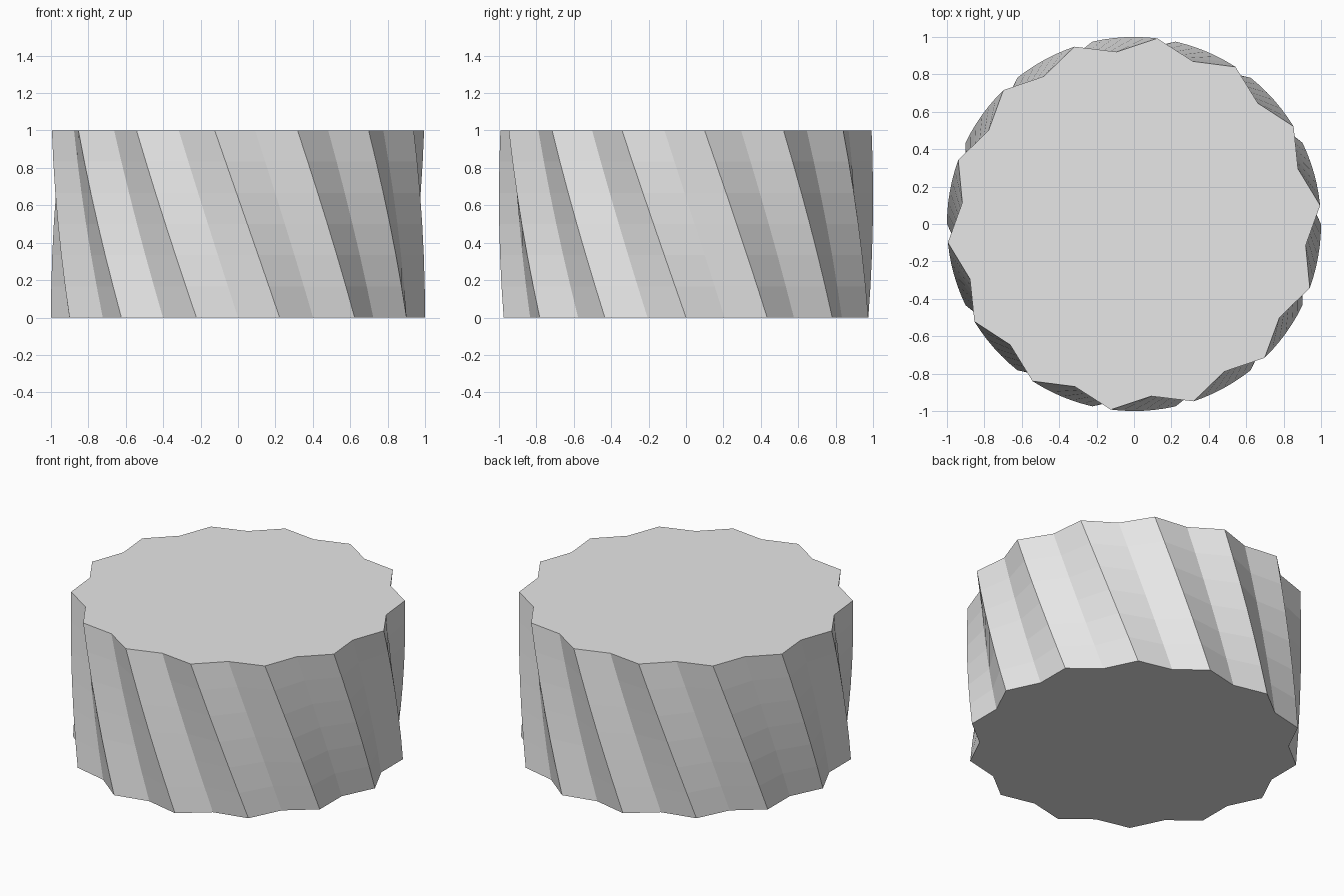
import bpy
import bmesh
from math import cos, sin, pi, radians

TEETH = 14
OUTER, INNER = 1.0, 0.925
HEIGHT = 1.0
TWIST = radians(-20)
LAYERS = 6

cube = bpy.data.objects.get("Cube")
if cube:
    bpy.data.objects.remove(cube, do_unlink=True)

# Plain grey material
grey = bpy.data.materials.new("light grey")
grey.use_nodes = True
colour = (0.8, 0.8, 0.8, 1)
grey.diffuse_color = colour
grey.node_tree.nodes["Principled BSDF"].inputs["Base Color"].default_value = colour


def tooth_ring(bm, t):
    """Zigzag tooth outline at height fraction t, turned by the helix."""
    ring = []
    for i in range(TEETH * 2):
        a = i * pi / TEETH + TWIST * t
        r = INNER if i % 2 else OUTER
        ring.append(bm.verts.new((r * cos(a), r * sin(a), HEIGHT * t)))
    return ring


# Helical gear body: stacked rings bridged by quads, with flat caps
bm = bmesh.new()
rings = [tooth_ring(bm, k / LAYERS) for k in range(LAYERS + 1)]
for low, high in zip(rings, rings[1:]):
    for i in range(len(low)):
        j = (i + 1) % len(low)
        bm.faces.new((low[i], low[j], high[j], high[i]))
bm.faces.new(rings[0][::-1])
bm.faces.new(rings[-1])

mesh = bpy.data.meshes.new("helical_gear")
bm.to_mesh(mesh)
bm.free()
mesh.materials.append(grey)
gear = bpy.data.objects.new("helical_gear", mesh)
bpy.context.collection.objects.link(gear)
